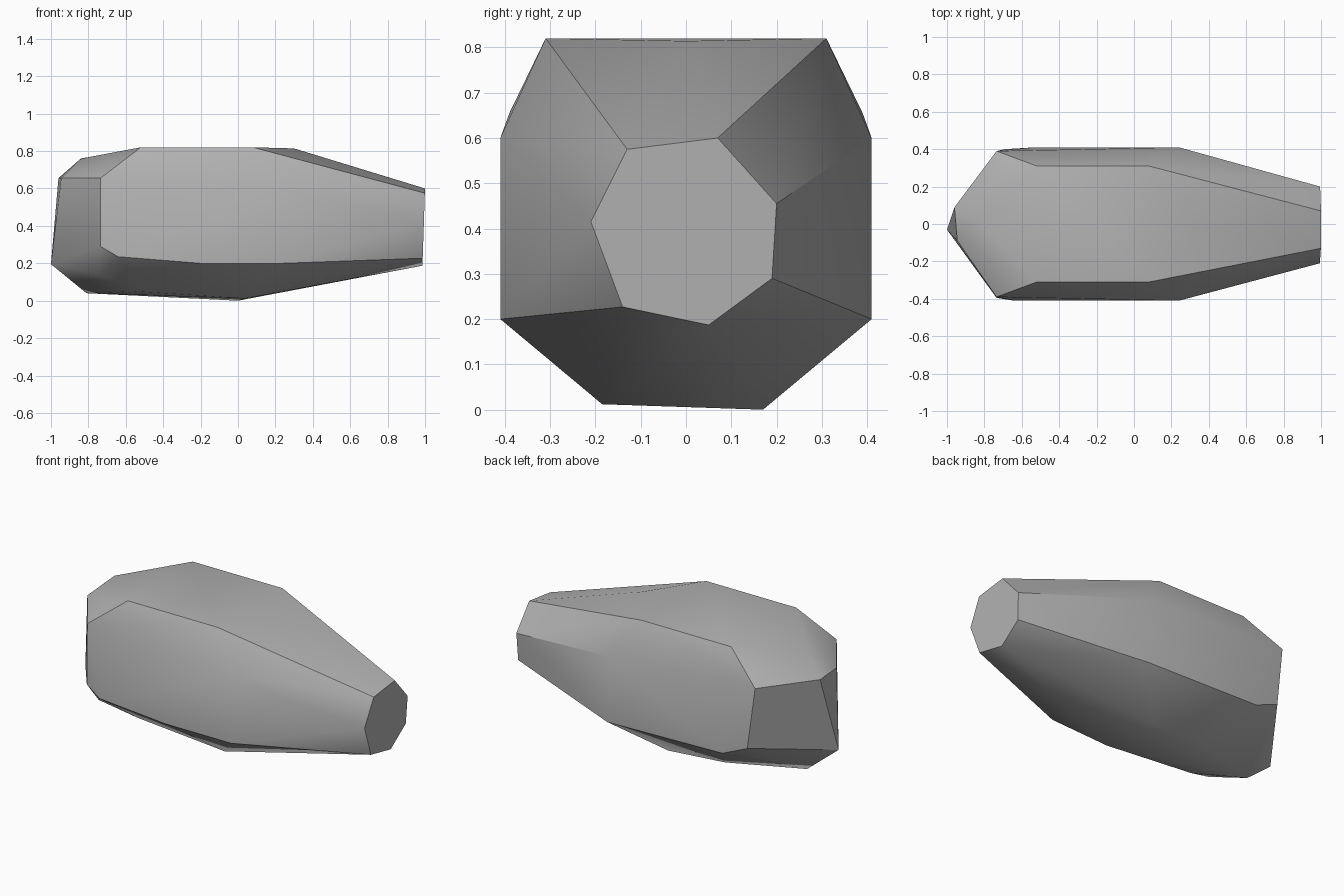
import bpy
import bmesh
import math
from mathutils import Vector

default_cube = bpy.data.objects.get("Cube")
if default_cube:
    bpy.data.objects.remove(default_cube, do_unlink=True)


def make_material(name, rgb):
    material = bpy.data.materials.new(name)
    material.use_nodes = True
    color = (*rgb, 1)
    material.diffuse_color = color
    material.node_tree.nodes["Principled BSDF"].inputs["Base Color"].default_value = color
    return material


def both_sides(points):
    """Repeat points on the front and back of the stone."""
    return [(x, side * y, z) for x, y, z in points for side in (-1, 1)]


def hull_object(name, points, material):
    """Wrap the corner points in one faceted convex shell."""
    bm = bmesh.new()
    for point in points:
        bm.verts.new(Vector(point))
    hull = bmesh.ops.convex_hull(bm, input=bm.verts)
    leftovers = [v for v in hull["geom_interior"] if isinstance(v, bmesh.types.BMVert)]
    bmesh.ops.delete(bm, geom=leftovers, context="VERTS")
    # Merge coplanar triangles into clean flat facets
    bmesh.ops.dissolve_limit(bm, angle_limit=math.radians(1),
                             verts=bm.verts, edges=bm.edges)
    bmesh.ops.recalc_face_normals(bm, faces=bm.faces)
    mesh = bpy.data.meshes.new(name)
    bm.to_mesh(mesh)
    bm.free()
    mesh.materials.append(material)
    obj = bpy.data.objects.new(name, mesh)
    bpy.context.collection.objects.link(obj)
    return obj


# Narrow end: a slightly tilted seven-sided facet
narrow_outline = [(-.13, .575), (.07, .6), (.2, .455), (.19, .29),
                  (.05, .187), (-.14, .227), (-.21, .415)]
narrow_end = [(.98 + .033 * z, y, z) for y, z in narrow_outline]

# Flat top and the broad shoulders that taper toward the narrow end
top = both_sides([(-.52, .31, .82), (.08, .31, .82)]) + [(.3, 0, .814)]
shoulders = both_sides([(.24, .41, .6), (.24, .41, .2), (-.735, .39, .655)])

# Lower rims, uneven between front and back
front_rim = [(-.735, -.395, .29), (-.64, -.41, .235), (-.2, -.41, .2)]
back_rim = [(-.69, .4, .285), (-.53, .41, .217)]

# Blunt end and underside
blunt_end = [(-1, -.03, .195), (-.96, .09, .655),
             (-.945, -.09, .655), (-.84, .02, .76)]
underside = [(-.81, 0, .04), (-.75, -.26, .14), (-.55, -.17, .05),
             (.04, -.185, .012), (0, .17, 0), (-.38, .17, .03)]

stone_gray = make_material("stone gray", (.45, .45, .45))
stone = hull_object("stone", narrow_end + top + shoulders + front_rim
                    + back_rim + blunt_end + underside, stone_gray)

# Soften shallow facets while keeping the strong edges crisp
bpy.ops.object.select_all(action="DESELECT")
stone.select_set(True)
bpy.context.view_layer.objects.active = stone
bpy.ops.object.shade_smooth_by_angle(angle=math.radians(30))
